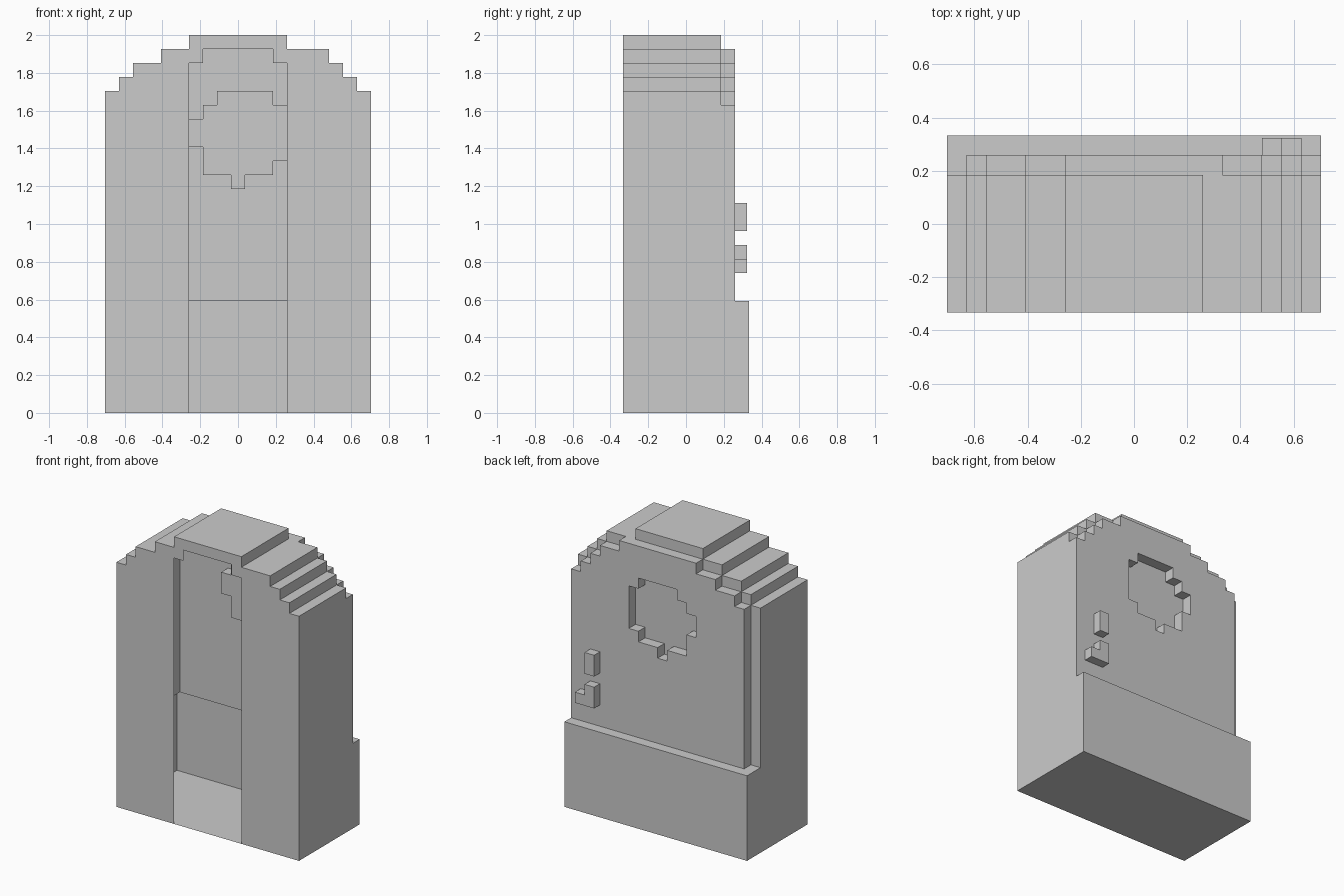
import bpy, bmesh, math
from mathutils import Vector

if "Cube" in bpy.data.objects:
    bpy.data.objects.remove(bpy.data.objects["Cube"])

U = 2 / 27                              # one block of the stepped grid
ORIGIN = Vector((-9.5 * U, -4.5 * U, 0))


def box(x0, x1, y0, y1, z0, z1):
    return {(x, y, z) for x in range(x0, x1) for y in range(y0, y1) for z in range(z0, z1)}


def columns(spans, y0, y1):
    """Stepped slab: each span is (x0, x1, z0, z1) in blocks."""
    return set().union(*(box(a, b, y0, y1, c, d) for a, b, c, d in spans))


def skin(name, cells, is_open=lambda cell, axis, sign: False, warp=lambda p: p):
    """Thin outer surface of a set of blocks, leaving chosen faces open."""
    bm = bmesh.new()
    for c in cells:
        for axis in range(3):
            for sign in (-1, 1):
                n = list(c)
                n[axis] += sign
                if tuple(n) in cells or is_open(c, axis, sign):
                    continue
                u, v = (axis + 1) % 3, (axis + 2) % 3
                loop = [(0, 0), (1, 0), (1, 1), (0, 1)][::sign]
                verts = []
                for du, dv in loop:
                    p = Vector(c)
                    p[axis] += sign > 0
                    p[u] += du
                    p[v] += dv
                    verts.append(bm.verts.new(warp(ORIGIN + p * U)))
                bm.faces.new(verts)
    bmesh.ops.remove_doubles(bm, verts=bm.verts, dist=1e-4)
    bmesh.ops.dissolve_limit(bm, angle_limit=math.radians(1), verts=bm.verts, edges=bm.edges)
    me = bpy.data.meshes.new(name)
    bm.to_mesh(me)
    bm.free()
    ob = bpy.data.objects.new(name, me)
    bpy.context.collection.objects.link(ob)
    return ob


# Main hollow body with stepped arch top
body = columns([(0, 1, 0, 23), (1, 2, 0, 24), (2, 4, 0, 25), (4, 6, 0, 26), (6, 13, 0, 27),
                (13, 16, 0, 26), (16, 17, 0, 25), (17, 18, 0, 24), (18, 19, 0, 23)], 0, 7)
# Rear panel, a step lower than the body
rear_panel = columns([(1, 2, 0, 23), (2, 4, 0, 24), (4, 6, 0, 25), (6, 14, 0, 26),
                      (14, 16, 0, 25), (16, 17, 0, 24), (17, 18, 0, 23), (18, 19, 0, 22)], 7, 8)
# Deeper base
base = box(0, 19, 0, 9, 0, 8)
# Sunken round window in the rear panel
window = columns([(6, 7, 19, 21), (7, 8, 17, 22), (8, 9, 17, 23), (9, 10, 16, 23),
                  (10, 12, 17, 23), (12, 13, 18, 22)], 7, 8)
# Front doorway, left open into the hollow inside
doorway = columns([(6, 7, 0, 25), (7, 12, 0, 26), (12, 13, 0, 25)], 0, 1)

skin("hollow_body", (body | rear_panel | base) - window,
     lambda c, axis, sign: axis == 1 and sign < 0 and c in doorway)

# Handle and latch on the rear panel, slightly shallower than a block
BACK = ORIGIN.y + 8 * U


def flatten(p):
    return Vector((p.x, BACK + (p.y - BACK) * 0.86, p.z))


def hidden_side(c, axis, sign):
    return axis == 1 and sign < 0


skin("upper_handle", box(16, 17, 8, 9, 13, 15), hidden_side, flatten)
skin("lower_latch", columns([(16, 17, 10, 12), (17, 18, 10, 11)], 8, 9), hidden_side, flatten)
